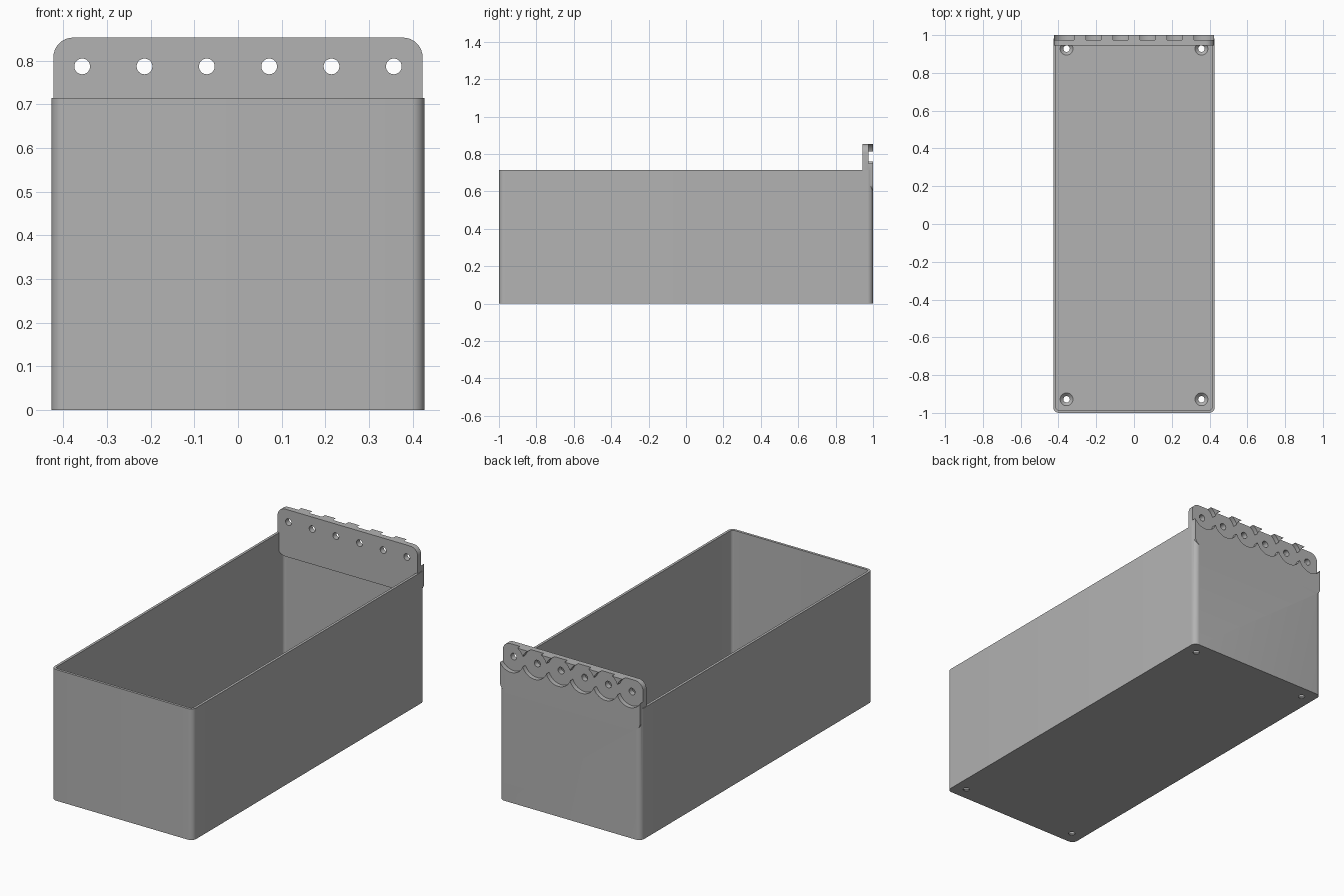
import bpy
import bmesh
from math import cos, sin, pi

cube = bpy.data.objects.get("Cube")
if cube:
    bpy.data.objects.remove(cube, do_unlink=True)

grey = bpy.data.materials.new("plain_grey")
grey.use_nodes = True
COLOUR = (0.45, 0.45, 0.45, 1)
grey.diffuse_color = COLOUR
grey.node_tree.nodes["Principled BSDF"].inputs["Base Color"].default_value = COLOUR


def rounded_rect(u0, u1, v0, v1, r, steps=8):
    """Counter-clockwise outline with four equal corner arcs."""
    corners = [(u1 - r, v1 - r), (u0 + r, v1 - r), (u0 + r, v0 + r), (u1 - r, v0 + r)]
    return [(cu + r * cos(pi / 2 * (q + i / steps)), cv + r * sin(pi / 2 * (q + i / steps)))
            for q, (cu, cv) in enumerate(corners) for i in range(steps + 1)]


def circle(u, v, r, n=48):
    return [(u + r * cos(2 * pi * i / n), v + r * sin(2 * pi * i / n)) for i in range(n)]


def loft(name, sections, place):
    """Solid through equal-length outlines, each given with its depth."""
    bm = bmesh.new()
    rings = [[bm.verts.new(place(u, v, d)) for u, v in outline] for outline, d in sections]
    n = len(rings[0])
    bm.faces.new(rings[0])
    bm.faces.new(rings[-1])
    for a, b in zip(rings, rings[1:]):
        for i in range(n):
            j = (i + 1) % n
            bm.faces.new((a[i], a[j], b[j], b[i]))
    bmesh.ops.recalc_face_normals(bm, faces=bm.faces)
    mesh = bpy.data.meshes.new(name)
    bm.to_mesh(mesh)
    bm.free()
    mesh.materials.append(grey)
    ob = bpy.data.objects.new(name, mesh)
    bpy.context.collection.objects.link(ob)
    return ob


def upright(u, v, d):
    return (u, v, d)


def facing_back(u, v, d):
    return (u, d, v)


def combine(target, tool, operation):
    """Apply a boolean and remove the tool."""
    mod = target.modifiers.new("join_or_cut", "BOOLEAN")
    mod.operation, mod.solver, mod.object = operation, "EXACT", tool
    bpy.ops.object.select_all(action="DESELECT")
    bpy.context.view_layer.objects.active = target
    target.select_set(True)
    bpy.ops.object.modifier_apply(modifier=mod.name)
    bpy.data.objects.remove(tool, do_unlink=True)


# Open bin with thin walls
WALL, RIM, FLOOR = 0.014, 0.715, 0.02
outer = rounded_rect(-0.427, 0.427, -1, 1, 0.03)
inner = rounded_rect(-0.427 + WALL, 0.427 - WALL, -1 + WALL, 1 - WALL, 0.016)
storage_bin = loft("storage_bin", [(outer, 0), (outer, RIM)], upright)
combine(storage_bin, loft("cavity", [(inner, FLOOR), (inner, 1)], upright), "DIFFERENCE")

# Hanging plate along the back
plate = rounded_rect(-0.423, 0.423, 0.595, 0.853, 0.045)
combine(storage_bin, loft("hanging_plate", [(plate, 0.945), (plate, 1)], facing_back), "UNION")

# Overlapping round recesses behind the plate, each with a through hole
for i in range(6):
    x = -0.357 + 0.1428 * i
    for name, r, y in (("recess", 0.0766, 0.975), ("peg_hole", 0.018, 0.9)):
        disc = circle(x, 0.787, r)
        combine(storage_bin, loft(name, [(disc, y), (disc, 1.1)], facing_back), "DIFFERENCE")

# Countersunk screw holes in the floor corners
for x in (-0.357, 0.357):
    for y in (-0.928, 0.928):
        narrow, wide = circle(x, y, 0.017, 32), circle(x, y, 0.034, 32)
        screw = [(narrow, -0.1), (narrow, 0.004), (wide, FLOOR), (wide, 0.05)]
        combine(storage_bin, loft("screw_hole", screw, upright), "DIFFERENCE")

bpy.ops.object.shade_smooth_by_angle(angle=pi / 6)
